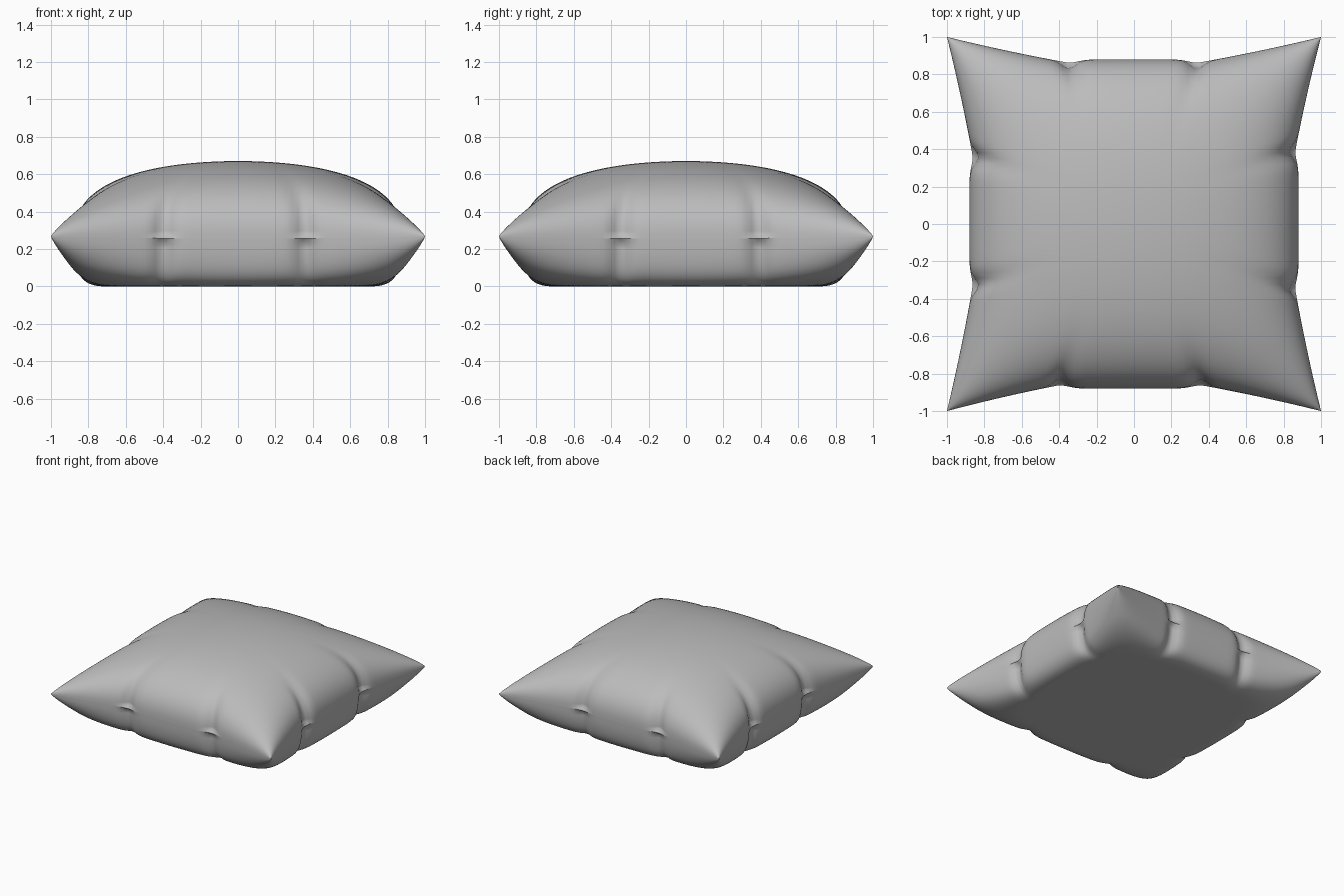
import bpy
import bmesh
import math

cube = bpy.data.objects.get("Cube")
if cube:
    bpy.data.objects.remove(cube, do_unlink=True)

SEGMENTS = 96
SEAM_Z = 0.255
# Pucker positions along each side: (negative end, positive end)
PUCKERS = {"front": (-0.40, 0.36), "back": (-0.35, 0.34),
           "left": (-0.35, 0.39), "right": (-0.33, 0.36)}

fabric = bpy.data.materials.new("grey fabric")
fabric.use_nodes = True
grey = (0.5, 0.5, 0.5, 1)
fabric.diffuse_color = grey
fabric.node_tree.nodes["Principled BSDF"].inputs["Base Color"].default_value = grey


def bump(d, width):
    return math.exp(-(d / width) ** 2)


def side_reach(t, side, lean):
    """Distance of the seam from the middle, pinched at the puckers."""
    p = abs(PUCKERS[side][t > 0])
    a = abs(t)
    if a > p:
        k = (a - p) / (1 - p)
        reach = 0.862 + 0.138 * (0.85 * k + 0.15 * k * k)
    else:
        reach = 0.88 - 0.018 * bump(p - a, 0.07)
    return reach - 0.03 * bump(a - p - lean, 0.045) * (lean != 0)


def smooth_min(a, b, k):
    h = max(k - abs(a - b), 0) / k
    return min(a, b) - h * h * k / 4


def cushion_point(u, v, top):
    # Creases lean inward on the top and outward underneath
    edge = max(abs(u), abs(v))
    drift = (1 - edge) * (-0.22 if top else 0.22)
    lean = drift if edge < 1 else 0
    rx = side_reach(v, "left" if u > 0 else "right", lean)
    ry = side_reach(u, "back" if v > 0 else "front", lean)
    x = u * (1 - abs(u) ** 1.5 * (1 - rx))
    y = v * (1 - abs(v) ** 1.5 * (1 - ry))
    swell = (max(1 - u * u, 0) * max(1 - v * v, 0)) ** 0.42
    seam = SEAM_Z + 0.012 * (u * v) ** 2
    if top:
        z = seam + (0.67 - SEAM_Z) * swell
    else:
        z = seam - smooth_min(0.55 * swell, seam, 0.12)
        if swell <= 0:
            z = seam
    return x, y, z


def make_half(name, top):
    bm = bmesh.new()
    params = [math.sin(math.pi * (i / SEGMENTS - 0.5)) for i in range(SEGMENTS + 1)]
    rows = [[bm.verts.new(cushion_point(u, v, top)) for u in params] for v in params]
    for low, high in zip(rows, rows[1:]):
        for i in range(SEGMENTS):
            quad = [low[i], low[i + 1], high[i + 1], high[i]]
            face = bm.faces.new(quad if top else quad[::-1])
            face.smooth = True
    mesh = bpy.data.meshes.new(name)
    bm.to_mesh(mesh)
    bm.free()
    mesh.materials.append(fabric)
    obj = bpy.data.objects.new(name, mesh)
    bpy.context.collection.objects.link(obj)
    return obj


# Two fabric panels meeting at the seam
make_half("cushion_top", True)
make_half("cushion_bottom", False)
